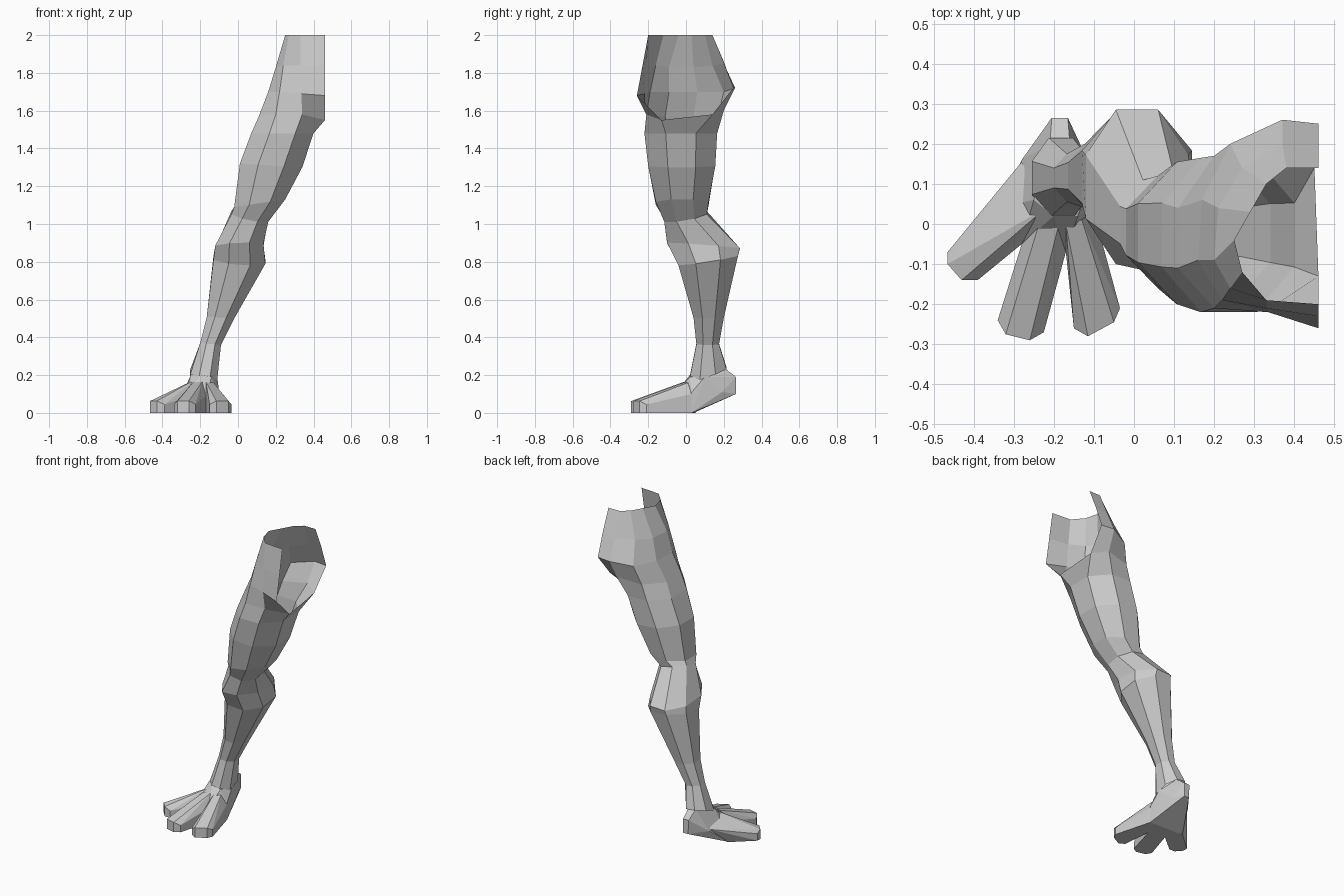
import bpy, bmesh
from math import cos, sin, radians


def finish(bm, name):
    bmesh.ops.recalc_face_normals(bm, faces=bm.faces)
    mesh = bpy.data.meshes.new(name)
    bm.to_mesh(mesh)
    bm.free()
    ob = bpy.data.objects.new(name, mesh)
    bpy.context.collection.objects.link(ob)
    return ob


def ring(xl, xr, yf, yb, zl, zr, tilt):
    """Eight-sided section filling the given extents, starting at the inner front."""
    pts = []
    for i in range(8):
        a = radians(-22.5 - 45 * i)
        u, v = cos(a) / cos(radians(22.5)), sin(a) / cos(radians(22.5))
        pts.append(((xl + xr) / 2 + u * (xr - xl) / 2,
                    (yf + yb) / 2 + v * (yb - yf) / 2,
                    (zl + zr) / 2 + u * (zr - zl) / 2 + v * tilt))
    return pts


def hull(name, pts):
    bm = bmesh.new()
    for p in pts:
        bm.verts.new(p)
    res = bmesh.ops.convex_hull(bm, input=bm.verts)
    loose = {v for v in res["geom_interior"] + res["geom_unused"]
             if isinstance(v, bmesh.types.BMVert)}
    bmesh.ops.delete(bm, geom=list(loose), context='VERTS')
    bmesh.ops.dissolve_limit(bm, angle_limit=radians(2), verts=bm.verts, edges=bm.edges)
    return finish(bm, name)


# hip: half a pelvis, open at the top and along its inner side
hip = [
    [(.46, -.20, 2), (.33, -.19, 2), (.27, -.12, 2), (.25, -.04, 2),
     (.29, .03, 2), (.33, .10, 2), (.38, .14, 2), (.46, .14, 2)],
    [(.46, -.23, 1.84), (.33, -.21, 1.84), (.24, -.16, 1.84), (.20, -.09, 1.83),
     (.21, .04, 1.83), (.27, .14, 1.84), (.37, .20, 1.85), (.46, .20, 1.86)],
    [(.46, -.26, 1.68), (.335, -.22, 1.69), (.22, -.19, 1.7), (.16, -.09, 1.7),
     (.17, .06, 1.7), (.24, .20, 1.7), (.37, .26, 1.72), (.46, .25, 1.72)],
    [(.46, -.13, 1.55), (.34, -.21, 1.58), (.20, -.21, 1.58), (.11, -.11, 1.57),
     (.11, .04, 1.57), (.20, .17, 1.58), (.36, .20, 1.60), (.45, .14, 1.58)],
]
# thigh, knee, calf and ankle: x range, y range, z at left and right, back tilt
leg = [
    (.07, .40, -.22, .165, 1.48, 1.48, 0),
    (.01, .34, -.20, .155, 1.32, 1.30, 0),
    (-.02, .25, -.16, .12, 1.09, 1.13, 0),
    (-.035, .16, -.115, .11, 1.06, 1.02, .02),
    (-.12, .135, -.10, .285, .88, .89, -.015),
    (-.13, .145, -.04, .275, .82, .80, .025),
    (-.165, -.02, .04, .20, .51, .50, 0),
    (-.20, -.09, .055, .175, .37, .36, 0),
    (-.255, -.11, .015, .215, .21, .19, .035),
]
bm = bmesh.new()
rows = [[bm.verts.new(p) for p in r] for r in hip + [ring(*s) for s in leg]]
for k, (a, b) in enumerate(zip(rows, rows[1:])):
    for i in range(7 if k < len(hip) - 1 else 8):
        j = (i + 1) % 8
        bm.faces.new((a[i], a[j], b[j], b[i]))
finish(bm, "leg")

# foot body: ankle, raised heel and ball
foot = hull("foot", [
    (-.25, .06, .20), (-.20, .02, .20), (-.14, .02, .19), (-.11, .10, .19),
    (-.21, .20, .24), (-.16, .20, .24),
    (-.205, .265, .19), (-.165, .265, .19), (-.20, .265, .10), (-.165, .265, .10),
    (-.13, .19, .11), (-.235, .22, .11), (-.28, .16, .10), (-.34, .04, 0),
    (-.28, -.05, 0), (-.28, -.05, .08), (-.17, -.07, 0), (-.17, -.07, .09),
    (-.10, .03, 0), (-.10, .03, .11)])

# toes: root points, then the blunt tip outline raised from the ground
toes = [
    ([(-.28, .155, .11), (-.33, .05, 0), (-.28, -.05, 0), (-.28, -.05, .08), (-.22, .04, .18)],
     [(-.465, -.07), (-.465, -.10), (-.43, -.14), (-.39, -.14)]),
    ([(-.28, -.05, 0), (-.28, -.05, .09), (-.17, -.07, 0), (-.17, -.07, .09),
      (-.24, -.01, .16), (-.19, -.01, .165)],
     [(-.34, -.24), (-.32, -.275), (-.26, -.29), (-.225, -.27)]),
    ([(-.17, -.07, 0), (-.17, -.07, .09), (-.10, .03, 0), (-.10, .03, .10),
      (-.17, 0, .165), (-.13, .01, .16)],
     [(-.15, -.26), (-.115, -.28), (-.05, -.245), (-.035, -.21)]),
]
bpy.context.view_layer.objects.active = foot
for root, tip in toes:
    pts = root + [(x, y, 0) for x, y in tip]
    pts += [(x, y, z) for (x, y), z in zip(tip, (.045, .063, .063, .045))]
    toe = hull("toe", pts)
    mod = foot.modifiers.new("join_toe", 'BOOLEAN')
    mod.operation = 'UNION'
    mod.object = toe
    bpy.ops.object.modifier_apply(modifier=mod.name)
    bpy.data.objects.remove(toe)
